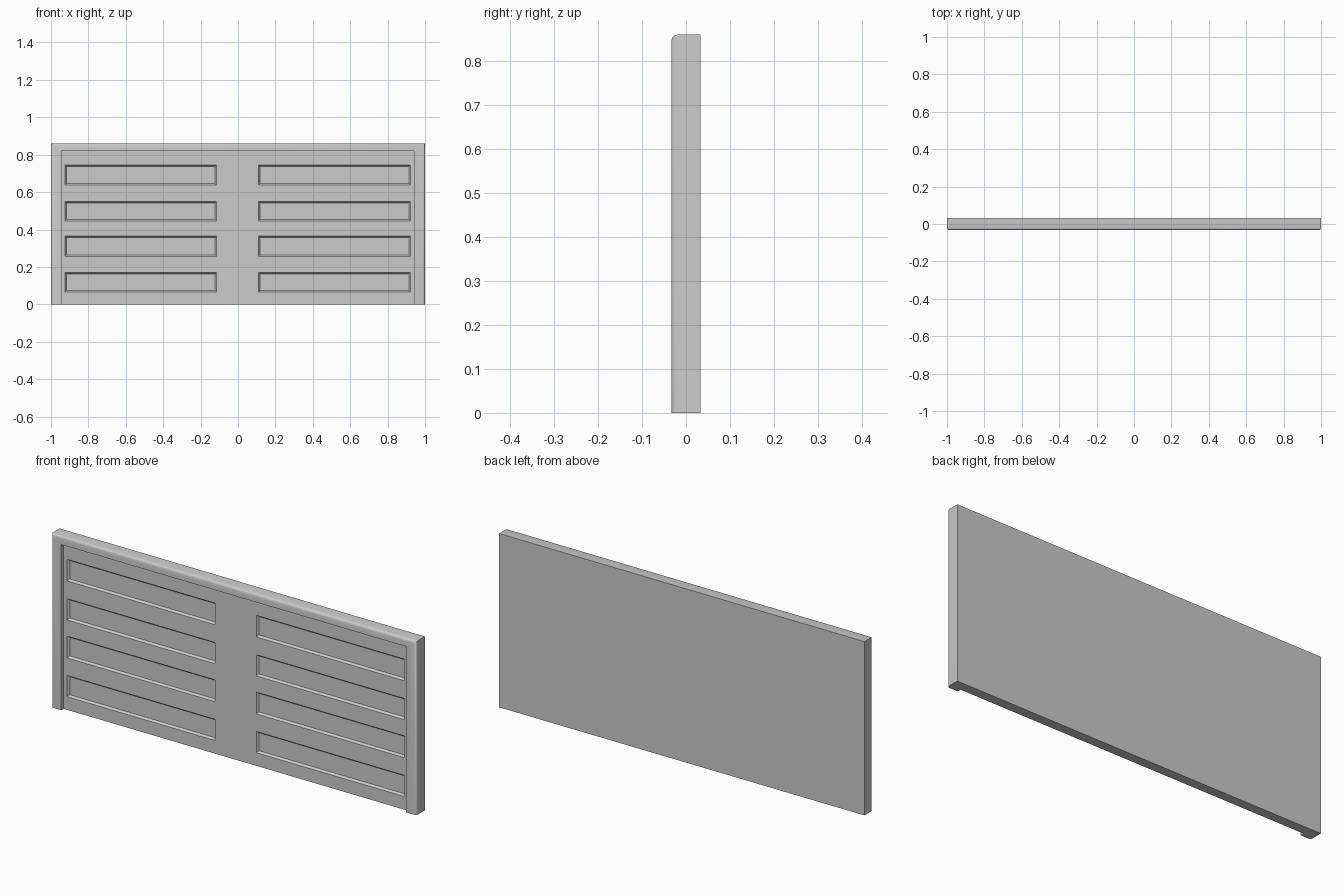
import bpy, bmesh

if "Cube" in bpy.data.objects:
    bpy.data.objects.remove(bpy.data.objects["Cube"])

HALF_D = 0.033      # half of the overall depth
HEIGHT = 0.86
DOOR_Y = -0.014     # front plane of the door inside the frame
POCKET_Y = -0.004   # floor of the recessed panels


def add_prism(bm, front, back):
    """Closed block between two rectangles (x0, x1, z0, z1, y)."""
    rings = []
    for x0, x1, z0, z1, y in (front, back):
        rings.append([bm.verts.new((x, y, z))
                      for x, z in ((x0, z0), (x1, z0), (x1, z1), (x0, z1))])
    a, b = rings
    bm.faces.new(a)
    bm.faces.new(b[::-1])
    for i in range(4):
        j = (i + 1) % 4
        bm.faces.new((a[j], a[i], b[i], b[j]))


def make_object(name, bm):
    bmesh.ops.recalc_face_normals(bm, faces=bm.faces)
    mesh = bpy.data.meshes.new(name)
    bm.to_mesh(mesh)
    bm.free()
    obj = bpy.data.objects.new(name, mesh)
    bpy.context.collection.objects.link(obj)
    return obj


def cut(target, cutter):
    cutter.hide_render = True
    cutter.hide_set(True)
    mod = target.modifiers.new(cutter.name, 'BOOLEAN')
    mod.operation = 'DIFFERENCE'
    mod.solver = 'EXACT'
    mod.object = cutter


# Door block with rounded front edges along the top and both sides
bm = bmesh.new()
add_prism(bm, (-1, 1, 0, HEIGHT, -HALF_D), (-1, 1, 0, HEIGHT, HALF_D))
edges = [e for e in bm.edges
         if all(v.co.y < 0 for v in e.verts)
         and not all(v.co.z < 0.01 for v in e.verts)]
bmesh.ops.bevel(bm, geom=edges, offset=0.013, segments=3, profile=0.5,
                affect='EDGES')
door = make_object("garage_door", bm)

# Opening that leaves the side jambs and the lintel standing proud
bm = bmesh.new()
opening = (-0.945, 0.942, -0.1, 0.82)
add_prism(bm, opening + (-0.1,), opening + (DOOR_Y,))
cut(door, make_object("opening_cutter", bm))

# Two columns of four recessed panels with sloping walls
bm = bmesh.new()
for x0, x1 in ((-0.926, -0.115), (0.11, 0.922)):
    for z0, z1 in ((0.065, 0.17), (0.257, 0.365), (0.445, 0.55), (0.638, 0.745)):
        s = 0.008                       # wall slope width
        lip = s * 0.5                   # continue the slope out past the face
        out_y = DOOR_Y - (POCKET_Y - DOOR_Y) * 0.5
        add_prism(bm, (x0 - lip, x1 + lip, z0 - lip, z1 + lip, out_y),
                  (x0 + s, x1 - s, z0 + s, z1 - s, POCKET_Y))
cut(door, make_object("panel_cutter", bm))

# Smooth the rounded edge, keep the rest crisp
bpy.context.view_layer.objects.active = door
door.select_set(True)
bpy.ops.object.shade_smooth_by_angle(angle=0.6)
